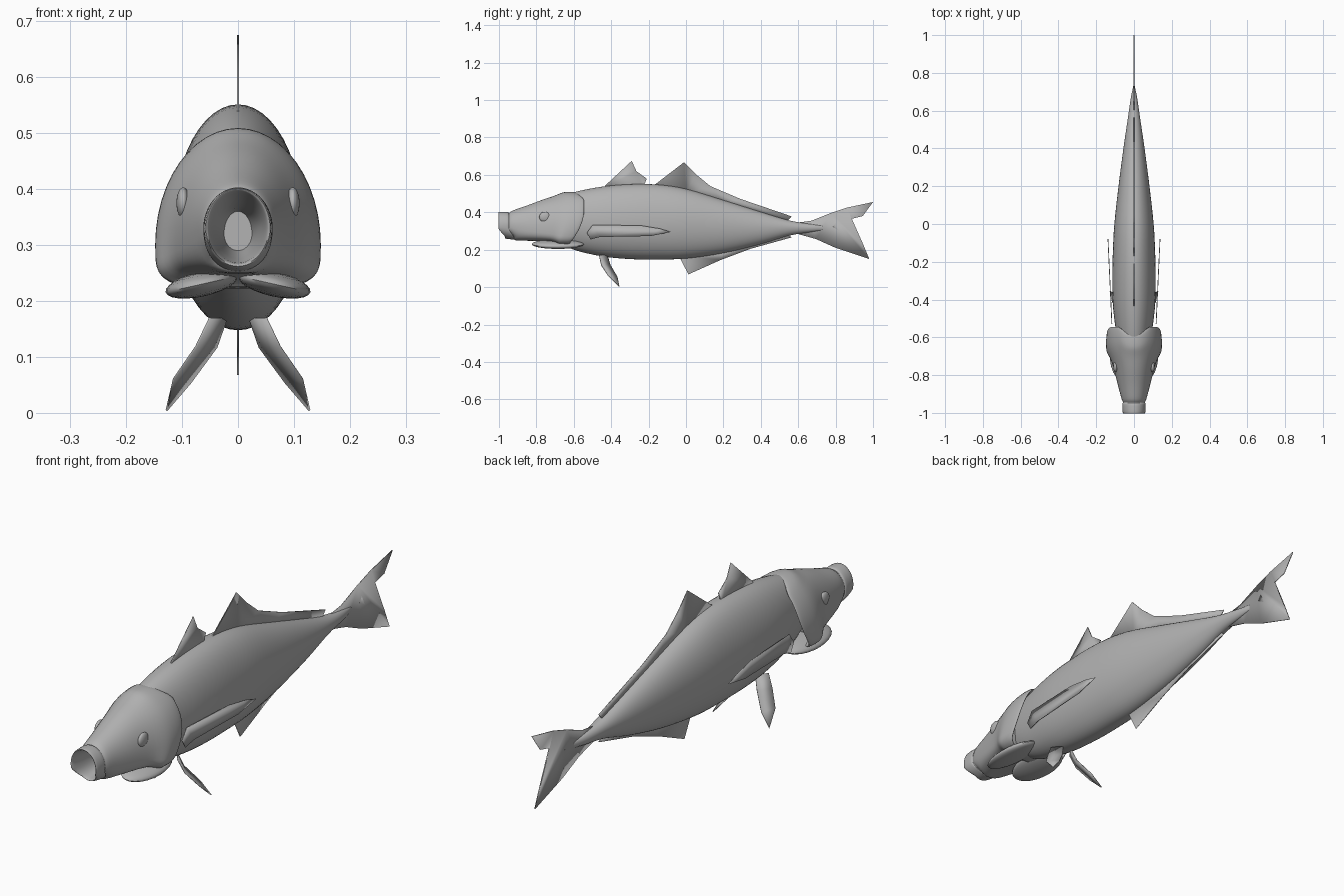
import bpy, bmesh, math
from mathutils import Vector

if "Cube" in bpy.data.objects:
    bpy.data.objects.remove(bpy.data.objects["Cube"])

grey = bpy.data.materials.new("fish grey")
grey.use_nodes = True
colour = (0.45, 0.45, 0.45, 1)
grey.diffuse_color = colour
grey.node_tree.nodes["Principled BSDF"].inputs["Base Color"].default_value = colour


def finish(name, bm, angle=50):
    bmesh.ops.recalc_face_normals(bm, faces=bm.faces)
    mesh = bpy.data.meshes.new(name)
    bm.to_mesh(mesh)
    bm.free()
    mesh.materials.append(grey)
    ob = bpy.data.objects.new(name, mesh)
    bpy.context.collection.objects.link(ob)
    bpy.ops.object.select_all(action="DESELECT")
    ob.select_set(True)
    bpy.context.view_layer.objects.active = ob
    bpy.ops.object.shade_smooth_by_angle(angle=math.radians(angle))
    return ob


def smooth_stations(stations, steps):
    """Catmull-Rom interpolation through the section stations."""
    out = []
    for i in range(len(stations) - 1):
        quad = [stations[min(max(k, 0), len(stations) - 1)] for k in range(i - 1, i + 3)]
        for s in range(steps):
            t = s / steps
            out.append([0.5 * (2 * b + (c - a) * t + (2 * a - 5 * b + 4 * c - d) * t * t
                               + (3 * b - a - 3 * c + d) * t ** 3)
                        for a, b, c, d in zip(*quad)])
    return out + [list(stations[-1])]


def loft(name, stations, steps=4, segs=48, shift=None, angle=50):
    """Sections: y, top, bottom, half width, height of widest point, lower roundness."""
    bm = bmesh.new()
    rings = []
    for y, top, bottom, w, mid, power in smooth_stations(stations, steps):
        ring = []
        for k in range(segs):
            a = 2 * math.pi * k / segs
            c, s = math.cos(a), math.sin(a)
            p = power if s < 0 else 1
            x = math.copysign(abs(c) ** p, c) * w
            z = mid + (s * (top - mid) if s > 0 else -abs(s) ** p * (mid - bottom))
            ring.append(bm.verts.new((x, y + (shift(y, z) if shift else 0), z)))
        rings.append(ring)
    for r, q in zip(rings, rings[1:]):
        for k in range(segs):
            n = (k + 1) % segs
            bm.faces.new((r[k], r[n], q[n], q[k]))
    bm.faces.new(rings[0])
    bm.faces.new(rings[-1])
    return finish(name, bm, angle)


def plate(name, points, thickness=0.004):
    """Thin fin cut from an outline."""
    bm = bmesh.new()
    bm.faces.new([bm.verts.new(p) for p in points])
    bmesh.ops.triangulate(bm, faces=bm.faces)
    ob = finish(name, bm, 30)
    mod = ob.modifiers.new("thickness", "SOLIDIFY")
    mod.thickness = thickness
    mod.offset = 0
    return ob


def ellipsoid(name, centre, radii, tilt=0):
    bm = bmesh.new()
    bmesh.ops.create_uvsphere(bm, u_segments=24, v_segments=12, radius=1)
    bmesh.ops.scale(bm, verts=bm.verts, vec=Vector(radii))
    ob = finish(name, bm)
    ob.location = centre
    ob.rotation_euler.y = tilt
    return ob


# Streamlined body
loft("body", [
    (-0.70, 0.47, 0.25, 0.07, 0.36, 1),
    (-0.60, 0.507, 0.20, 0.09, 0.35, 1),
    (-0.45, 0.537, 0.165, 0.110, 0.34, 1),
    (-0.30, 0.55, 0.15, 0.115, 0.34, 1),
    (-0.15, 0.548, 0.148, 0.112, 0.34, 1),
    (0.0, 0.525, 0.153, 0.104, 0.34, 1),
    (0.2, 0.465, 0.182, 0.082, 0.33, 1),
    (0.4, 0.402, 0.23, 0.056, 0.32, 1),
    (0.55, 0.357, 0.275, 0.034, 0.32, 1),
    (0.66, 0.338, 0.293, 0.018, 0.316, 1),
    (0.73, 0.328, 0.305, 0.004, 0.316, 1)])


# Head: mouth cavity, lips, cheeks and gill covers in one sleeve
def head_shift(y, z):
    if y < -0.9:
        return 0.035 * min(1, max(0, (0.31 - z) / 0.04)) * min(1, (-0.9 - y) / 0.06)
    flap = min(1, max(0, (y + 0.72) / 0.12))
    return -flap * (0.09 * min(1, max(0, (0.42 - z) / 0.2)) ** 2
                    + 0.05 * max(0, (z - 0.47) / 0.04))


loft("head", [
    (-0.76, 0.36, 0.29, 0.025, 0.32, 1),
    (-0.88, 0.37, 0.275, 0.038, 0.33, 1),
    (-0.985, 0.393, 0.268, 0.050, 0.33, 1),
    (-1.0, 0.402, 0.26, 0.059, 0.33, 1),
    (-0.955, 0.402, 0.254, 0.062, 0.33, 0.9),
    (-0.945, 0.397, 0.254, 0.058, 0.33, 0.9),
    (-0.925, 0.410, 0.25, 0.066, 0.33, 0.8),
    (-0.85, 0.436, 0.248, 0.086, 0.32, 0.65),
    (-0.75, 0.473, 0.244, 0.112, 0.31, 0.55),
    (-0.66, 0.499, 0.235, 0.142, 0.30, 0.5),
    (-0.60, 0.508, 0.225, 0.148, 0.30, 0.5),
    (-0.55, 0.508, 0.222, 0.143, 0.30, 0.5),
    (-0.555, 0.50, 0.230, 0.132, 0.30, 0.5),
    (-0.64, 0.485, 0.245, 0.115, 0.30, 0.6)], shift=head_shift)

# Fins on the centre line
centre_fins = {
    "front_dorsal_fin": [(-0.44, 0.53), (-0.43, 0.545), (-0.36, 0.61), (-0.29, 0.675), (-0.265, 0.62),
                         (-0.21, 0.58), (-0.245, 0.563), (-0.23, 0.53)],
    "rear_dorsal_fin": [(-0.19, 0.53), (-0.17, 0.548), (-0.09, 0.592), (-0.01, 0.668), (0.05, 0.606),
                        (0.13, 0.54), (0.29, 0.472), (0.565, 0.378), (0.54, 0.35), (0.2, 0.45), (0, 0.5)],
    "anal_fin": [(-0.04, 0.17), (-0.02, 0.148), (0.013, 0.068), (0.185, 0.145), (0.345, 0.205),
                 (0.565, 0.266), (0.54, 0.285), (0.2, 0.20)],
    "tail_fin": [(0.56, 0.34), (0.67, 0.355), (0.775, 0.397), (0.86, 0.425), (1.0, 0.455), (0.945, 0.38),
                 (0.80, 0.343), (0.785, 0.322), (0.82, 0.30), (0.947, 0.23), (0.98, 0.15),
                 (0.80, 0.21), (0.695, 0.257), (0.56, 0.295)],
}
for name, outline in centre_fins.items():
    plate(name, [(0, y, z) for y, z in outline])

# Paired fins, eyes and throat lobes
pectoral = [(-0.53, 0.29), (-0.50, 0.332), (-0.244, 0.33), (-0.14, 0.313), (-0.08, 0.295),
            (-0.19, 0.273), (-0.46, 0.268), (-0.51, 0.255)]
pelvic = [(0.05, -0.464, 0.17), (0.075, -0.453, 0.118), (0.115, -0.415, 0.06), (0.128, -0.357, 0.004),
          (0.085, -0.367, 0.054), (0.038, -0.405, 0.118), (0.02, -0.42, 0.17)]
for side, sx in (("left", 1), ("right", -1)):
    plate(side + "_pectoral_fin",
          [(sx * (0.117 + (y + 0.53) * 0.046), y, z) for y, z in pectoral])
    plate(side + "_pelvic_fin", [(sx * x, y, z) for x, y, z in pelvic])
    ellipsoid(side + "_eye", (sx * 0.098, -0.755, 0.375), (0.012, 0.03, 0.028))
    ellipsoid(side + "_throat_lobe", (sx * 0.065, -0.685, 0.23), (0.066, 0.14, 0.022), sx * 0.22)
